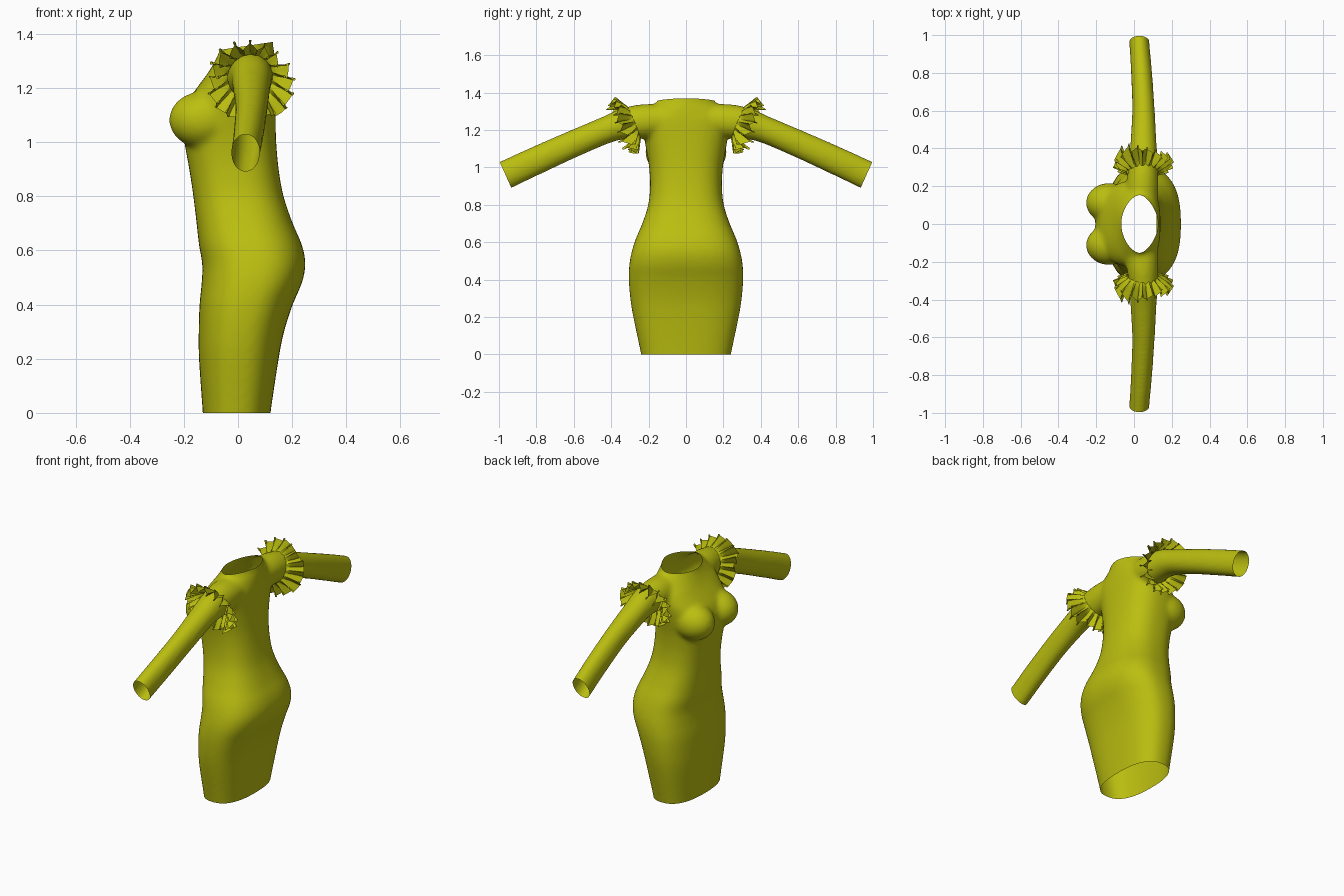
import bpy, bmesh, math, random
from mathutils import Vector, Matrix

if "Cube" in bpy.data.objects:
    bpy.data.objects.remove(bpy.data.objects["Cube"])

random.seed(4)
mat = bpy.data.materials.new("olive_cloth")
mat.diffuse_color = (0.50, 0.52, 0.005, 1)
mat.use_nodes = True
mat.node_tree.nodes["Principled BSDF"].inputs["Base Color"].default_value = mat.diffuse_color


def spline(rows, sub):
    """Smoothly resample rows of numbers (Catmull-Rom)."""
    out = []
    for i in range(len(rows) - 1):
        a, b, c, d = (rows[min(max(i + k, 0), len(rows) - 1)] for k in (-1, 0, 1, 2))
        for s in range(sub):
            t = s / sub
            out.append([0.5 * (2 * q + (r - p) * t + (2 * p - 5 * q + 4 * r - u) * t * t
                               + (3 * q - p - 3 * r + u) * t ** 3) for p, q, r, u in zip(a, b, c, d)])
    return out + [list(rows[-1])]


def loft(bm, rings, cap=True):
    loops = [[bm.verts.new(p) for p in ring] for ring in rings]
    n = len(loops[0])
    for a, b in zip(loops, loops[1:]):
        for i in range(n):
            bm.faces.new((a[i], a[(i + 1) % n], b[(i + 1) % n], b[i]))
    if cap:
        bm.faces.new(loops[0])
        bm.faces.new(loops[-1])


def finish(bm, name):
    me = bpy.data.meshes.new(name)
    bm.to_mesh(me)
    bm.free()
    me.polygons.foreach_set("use_smooth", [True] * len(me.polygons))
    me.materials.append(mat)
    ob = bpy.data.objects.new(name, me)
    bpy.context.collection.objects.link(ob)
    return ob


def spow(v, p):
    return math.copysign(abs(v) ** p, v)


# Torso: height, front x, back x, half width
torso = [(-.06, -.127, .115, .232), (0, -.13, .12, .24), (.2, -.144, .15, .282), (.3, -.145, .17, .298),
         (.4, -.142, .202, .306), (.48, -.134, .236, .303), (.55, -.132, .249, .29), (.62, -.144, .236, .268),
         (.7, -.153, .202, .234), (.8, -.165, .168, .202), (.9, -.18, .15, .192), (1.0, -.198, .141, .197),
         (1.08, -.205, .139, .21), (1.15, -.185, .139, .222), (1.2, -.152, .14, .228), (1.26, -.108, .14, .222),
         (1.32, -.075, .136, .19), (1.36, -.064, .13, .15), (1.44, -.06, .128, .14)]
bm = bmesh.new()
rings = []
for z, f, b, w in spline(torso, 4):
    mid = (f + b) / 2
    neck = min(max((z - 1.26) / .1, 0), 1)
    p = .8 + .45 * neck
    ring = []
    for i in range(64):
        t = math.tau * i / 64
        ring.append((mid + (b - f) / 2 * spow(math.cos(t), p), w * spow(math.sin(t), p), z))
    rings.append(ring)
loft(bm, rings)

# Sleeves: y, z, centre x, radius x, radius across
arm = [(.10, 1.258, .04, .085, .08), (.22, 1.247, .045, .085, .092), (.32, 1.235, .05, .076, .085),
       (.42, 1.203, .05, .07, .073), (.6, 1.127, .05, .06, .073), (.8, 1.037, .04, .056, .076),
       (.965, .96, .028, .053, .078), (1.04, .926, .026, .053, .078)]
for side in (-1, 1):
    path = spline(arm, 5)
    rings = []
    for i, (y, z, cx, rx, rz) in enumerate(path):
        q, r = path[max(i - 1, 0)], path[min(i + 1, len(path) - 1)]
        d = Vector((r[0] - q[0], r[1] - q[1])).normalized()
        rings.append([(cx + rx * math.cos(t), side * (y - d.y * rz * math.sin(t)), z + d.x * rz * math.sin(t))
                      for t in (math.tau * k / 40 for k in range(40))])
    loft(bm, rings)
    # Bust
    bmesh.ops.create_uvsphere(bm, u_segments=32, v_segments=20, radius=1,
                              matrix=Matrix.Translation((-.13, side * .112, 1.082)) @ Matrix.Diagonal((.125, .106, .105, 1)))
bmesh.ops.recalc_face_normals(bm, faces=bm.faces)
block = finish(bm, "dress_block")

# Fuse to one smooth skin
rm = block.modifiers.new("fuse", 'REMESH')
rm.mode = 'VOXEL'
rm.voxel_size = .011
sm = block.modifiers.new("soften", 'SMOOTH')
sm.factor, sm.iterations = .5, 14
dg = bpy.context.evaluated_depsgraph_get()
bm = bmesh.new()
bm.from_object(block, dg)
bpy.data.objects.remove(block)

# Cut open the hem, neckline and cuffs
cuts = [((0, 0, 0), (0, 0, -1)), ((.03, 0, 1.355), (-.15, 0, 1)),
        ((0, .965, .96), (0, .91, -.41)), ((0, -.965, .96), (0, -.91, -.41))]
for co, no in cuts:
    bmesh.ops.bisect_plane(bm, geom=bm.verts[:] + bm.edges[:] + bm.faces[:], dist=1e-5,
                           plane_co=co, plane_no=Vector(no).normalized(), clear_outer=True)
finish(bm, "dress")

# Shoulder ruffles: a flared, gathered strip around each sleeve
axis, up = Vector((0, .93, -.36)), Vector((0, .36, .93))
N, ROWS, FOLDS = 288, 7, 17
amp = [random.uniform(.6, 1.35) for _ in range(FOLDS)]
length = [random.uniform(.8, 1.2) for _ in range(FOLDS)]
for side, name in ((-1, "right_ruffle"), (1, "left_ruffle")):
    bm = bmesh.new()
    rings = []
    for j in range(ROWS):
        s = j / (ROWS - 1)
        ring = []
        for i in range(N):
            u = i / N * FOLDS
            k, fr = int(u) % FOLDS, u % 1
            mix = lambda a: a[k] * (1 - fr) + a[(k + 1) % FOLDS] * fr
            wave, sway = math.sin(math.tau * u), math.sin(2 * math.tau * u)
            t = math.tau * i / N + .07 * s * sway
            grow = s * mix(length)
            rx = .082 + .062 * grow + .016 * s * wave
            rz = .088 + .062 * grow + .016 * s * wave
            out = .07 * grow - .034 * s * wave * mix(amp)
            p = Vector((.045, .272, 1.238)) + Vector((rx * math.cos(t), 0, 0)) + up * (rz * math.sin(t)) + axis * out
            ring.append((p.x, side * p.y, p.z))
        rings.append(ring)
    loft(bm, rings, cap=False)
    bmesh.ops.recalc_face_normals(bm, faces=bm.faces)
    finish(bm, name)
